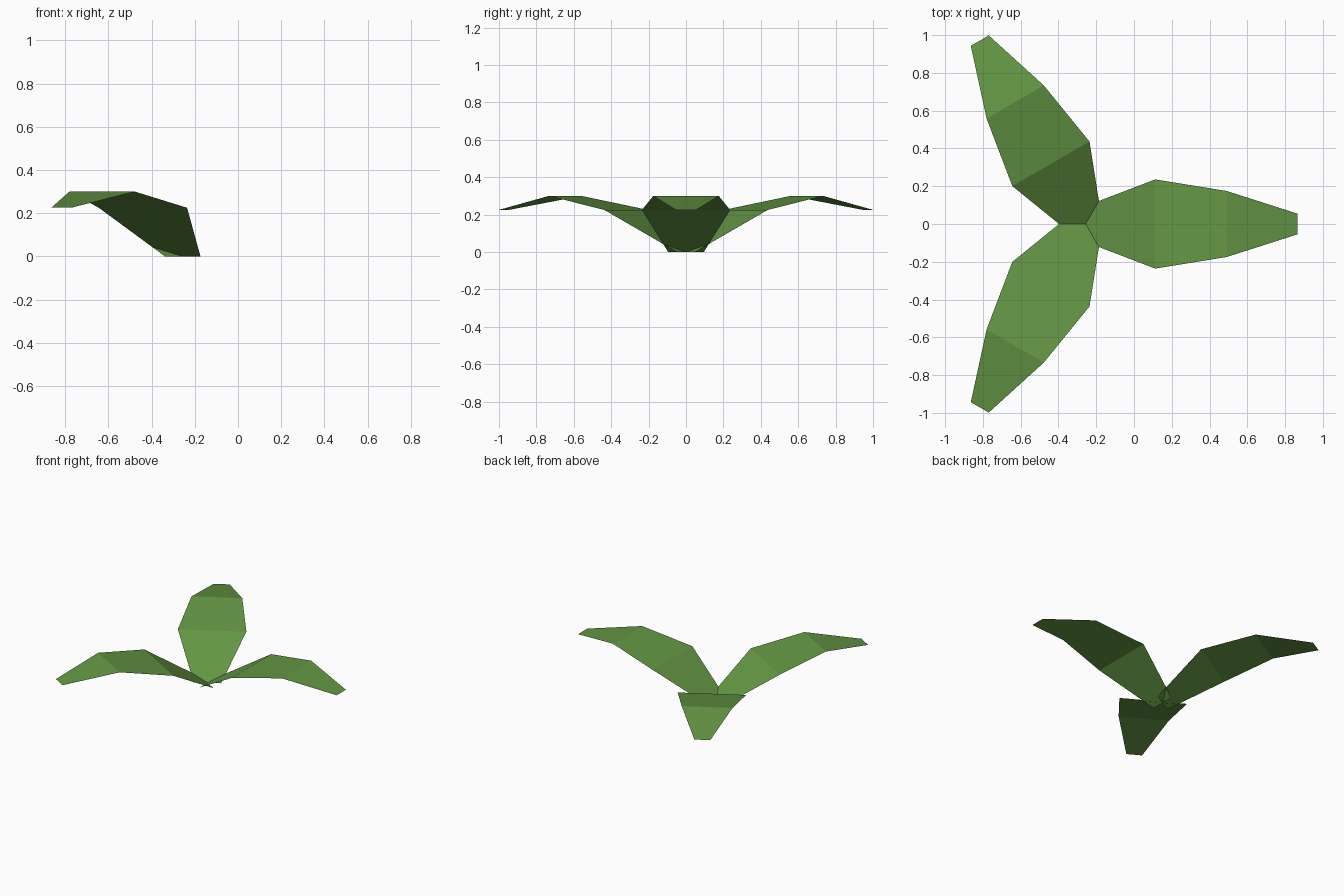
import bpy, bmesh, math
from mathutils import Matrix, Vector

if "Cube" in bpy.data.objects:
    bpy.data.objects.remove(bpy.data.objects["Cube"])

green = bpy.data.materials.new("leaf_green")
green.diffuse_color = (0.127, 0.305, 0.058, 1.0)
green.use_nodes = True
green.node_tree.nodes["Principled BSDF"].inputs["Base Color"].default_value = green.diffuse_color

CENTRE = Vector((-0.256, 0.0, 0.0))
# Leaf stations: distance from centre, half width, height
STATIONS = [(0.0, 0.095, 0.0), (0.368, 0.236, 0.225),
            (0.746, 0.175, 0.30), (1.121, 0.055, 0.226)]


def make_leaf(name, angle):
    """Arched flat-faced leaf sheet pointing outwards at the given angle."""
    bm = bmesh.new()
    rows = [(bm.verts.new((r, -w, z)), bm.verts.new((r, w, z)))
            for r, w, z in STATIONS]
    for a, b in zip(rows, rows[1:]):
        bm.faces.new((a[0], b[0], b[1], a[1]))
    bm.transform(Matrix.Translation(CENTRE) @ Matrix.Rotation(angle, 4, 'Z'))
    mesh = bpy.data.meshes.new(name)
    bm.to_mesh(mesh)
    bm.free()
    mesh.materials.append(green)
    obj = bpy.data.objects.new(name, mesh)
    bpy.context.collection.objects.link(obj)


# Three leaves spread evenly round the centre
for name, degrees in (("right_leaf", 0), ("back_leaf", 120), ("front_leaf", 240)):
    make_leaf(name, math.radians(degrees))
